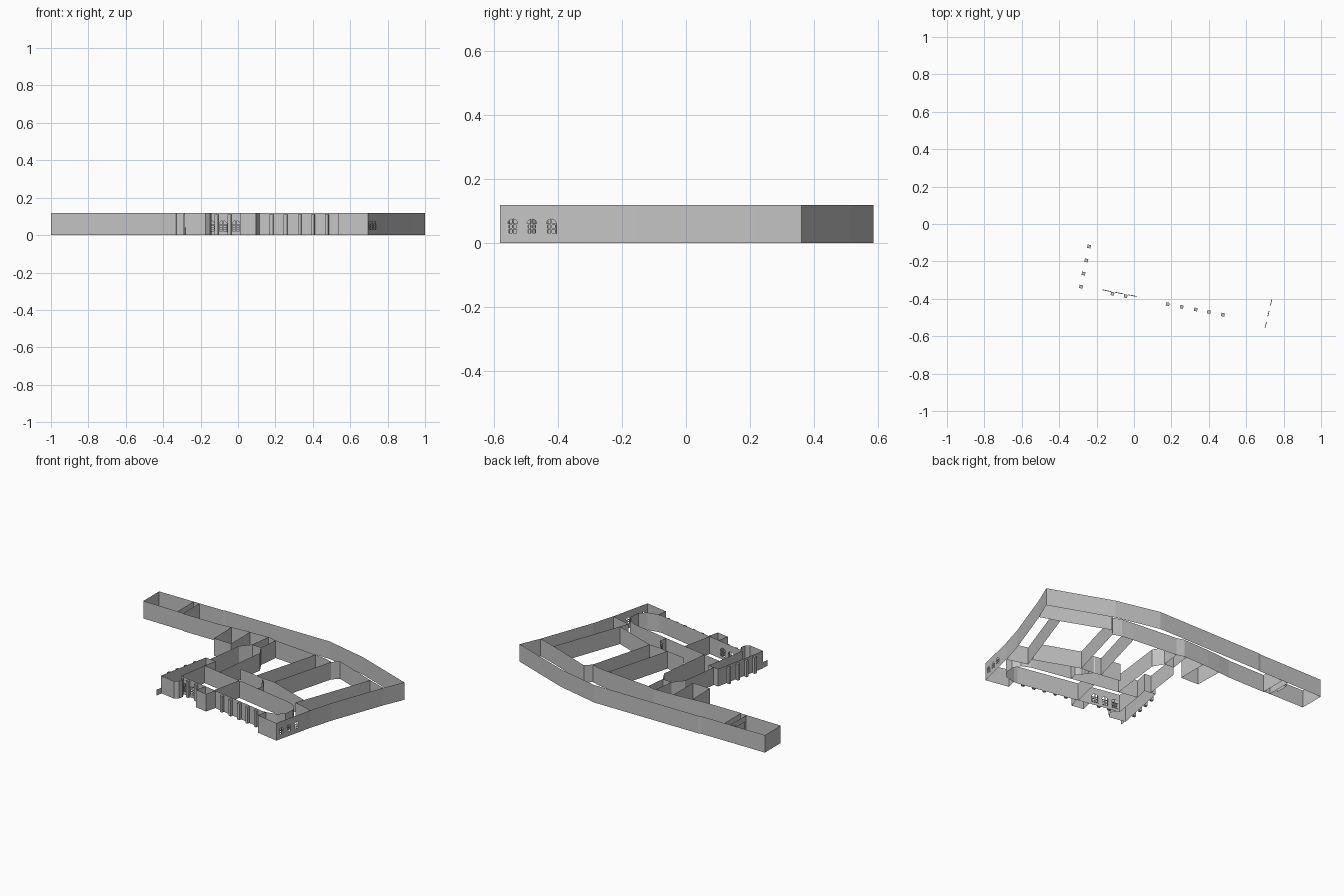
import bpy, bmesh, math
from mathutils import Vector, Matrix

if "Cube" in bpy.data.objects:
    bpy.data.objects.remove(bpy.data.objects["Cube"])

H = 0.119  # wall height

grey = bpy.data.materials.new("wall_grey")
grey.diffuse_color = (0.55, 0.55, 0.55, 1)
grey.use_nodes = True
grey.node_tree.nodes["Principled BSDF"].inputs["Base Color"].default_value = grey.diffuse_color


def finish(name, bm):
    me = bpy.data.meshes.new(name)
    bm.to_mesh(me)
    bm.free()
    ob = bpy.data.objects.new(name, me)
    me.materials.append(grey)
    bpy.context.collection.objects.link(ob)
    return ob


def wall(name, *pts, h=H):
    """Thin sheet wall standing on a plan line."""
    bm = bmesh.new()
    low = [bm.verts.new((x, y, 0)) for x, y in pts]
    top = [bm.verts.new((x, y, h)) for x, y in pts]
    for i in range(len(pts) - 1):
        bm.faces.new((low[i], low[i + 1], top[i + 1], top[i]))
    return finish(name, bm)


def box(bm, mat, size):
    bmesh.ops.create_cube(bm, size=1, matrix=mat @ Matrix.Diagonal((*size, 1)))


def window_wall(name, a, b, centres, w, z0, z1, rows):
    """Sheet wall with arched openings and glazing bars."""
    a, b = Vector((*a, 0)), Vector((*b, 0))
    d = (b - a).normalized()
    length = (b - a).length
    bm = bmesh.new()

    def face(*sz):
        bm.faces.new([bm.verts.new(a + d * s + Vector((0, 0, z))) for s, z in sz])

    r = w / 2
    spring = z1 - r
    s = 0
    for c in centres:
        l, e = c - r, c + r
        face((s, 0), (l, 0), (l, H), (s, H))
        face((l, 0), (e, 0), (e, z0), (l, z0))
        arc = [(c - r * math.cos(math.pi * i / 8), spring + r * math.sin(math.pi * i / 8))
               for i in range(9)]
        for p, q in zip(arc, arc[1:]):
            face(p, q, (q[0], H), (p[0], H))
        s = e
    face((s, 0), (length, 0), (length, H), (s, H))
    finish(name, bm)

    bars = bmesh.new()
    rot = Matrix.Rotation(math.atan2(d.y, d.x), 4, 'Z')
    t = 0.004

    def bar(sc, z, sw, sh):
        box(bars, Matrix.Translation(a + d * sc + Vector((0, 0, z))) @ rot, (sw, t, sh))

    for c in centres:
        bar(c, (z0 + z1) / 2, t, z1 - z0)
        for i in range(rows):
            bar(c, z0 + (spring - z0) * i / (rows - 1), w, t)
        for side in (-1, 1):
            bar(c + side * (r - t / 2), (z0 + spring) / 2, t, spring - z0)
    finish(name + "_glazing_bars", bars)


# Outer shell of the long north wing and the east wing
wall("outer_wall", (-.695, .405), (-1, .41), (-1, .58), (-.52, .58), (-.5, .585), (.28, .585),
     (.58, .515), (1, .36), (.94, .22), (.805, -.15), (.76, -.305))
window_wall("east_window_wall", (.76, -.305), (.695, -.58), (.118, .18, .2415),
            .032, .03, .075, 3)
wall("southeast_end_wall", (.695, -.58), (.535, -.55), (.55, -.485))

# Courtyard side of the north wing, and its cross walls
wall("north_wing_inner_wall", (-.695, .40), (-.42, .40), (-.335, .408), (-.24, .415), (-.05, .42),
     (0, .405), (.32, .375), (.40, .365), (.46, .345), (.50, .385), (.81, .265), (.94, .22))
wall("west_cross_wall", (-.695, .58), (-.695, .40))
wall("west_stair_wall", (-.74, .58), (-.74, .41))
wall("stair_enclosure", (-.74, .54), (-.76, .54), (-.76, .45), h=.1)

# Small projecting room
wall("projecting_room", (-.335, .408), (-.33, .215), (-.20, .21), (-.20, .415))

# Link and middle wing
wall("middle_wing_west", (-.065, .42), (-.085, .275), (-.14, .21), (-.175, -.045))
wall("middle_wing_east", (0, .405), (-.015, .27), (.025, .20), (-.02, -.17))
wall("link_cross_wall", (-.085, .275), (-.015, .27))

# Diagonal wing and east courtyard
wall("diagonal_wing_west", (.32, .375), (.195, -.08))
wall("diagonal_wing_east", (.46, .345), (.34, -.095), (.64, -.205))
wall("east_wing_inner_wall", (.81, .265), (.62, -.265), (.76, -.305))
wall("lobby_wall", (.06, -.058), (.195, -.08), (.25, -.09), (.34, -.095))
wall("stepped_wall", (.24, -.085), (.265, -.11), (.265, -.12), (.285, -.125), (.285, -.155),
     (.305, -.165), (.32, -.18), (.31, -.23))

# South hall with a rounded east end
wall("hall_north_and_apse", (-.15, -.145), (-.02, -.17), (.15, -.20), (.54, -.275), (.585, -.285),
     (.64, -.31), (.668, -.36), (.66, -.43), (.62, -.47), (.55, -.485), (.52, -.485))
wall("hall_west_wall", (-.13, -.055), (-.15, -.145), (-.18, -.35))
window_wall("hall_south_wall", (-.18, -.35), (.52, -.485), (.035, .102, .173),
            .046, .02, .077, 4)
wall("hall_cross_wall", (.15, -.20), (.105, -.405))
wall("hall_porch", (.03, -.39), (.01, -.465), (.095, -.48), (.115, -.407))

# West aisle with its rounded corner turret and low stub
wall("west_aisle", (-.13, -.055), (-.21, -.045), (-.285, -.42), (-.175, -.44), (-.15, -.42),
     (-.143, -.39), (-.155, -.365), (-.18, -.35))
wall("low_stub_wall", (-.28, -.42), (-.287, -.465), h=.04)


# Buttresses
def buttresses(name, pts, ang):
    bm = bmesh.new()
    for x, y in pts:
        box(bm, Matrix.Translation((x, y, H / 2 - .004)) @ Matrix.Rotation(ang, 4, 'Z'),
            (.018, .018, H - .008))
    finish(name, bm)


buttresses("west_buttresses", [(-.24, -.12), (-.255, -.195), (-.27, -.265), (-.283, -.335)], -.2)
buttresses("south_buttresses", [(x, -.385 - .19 * (x + .05)) for x in
                                (-.115, -.045, .18, .255, .33, .40, .475)], -.19)
